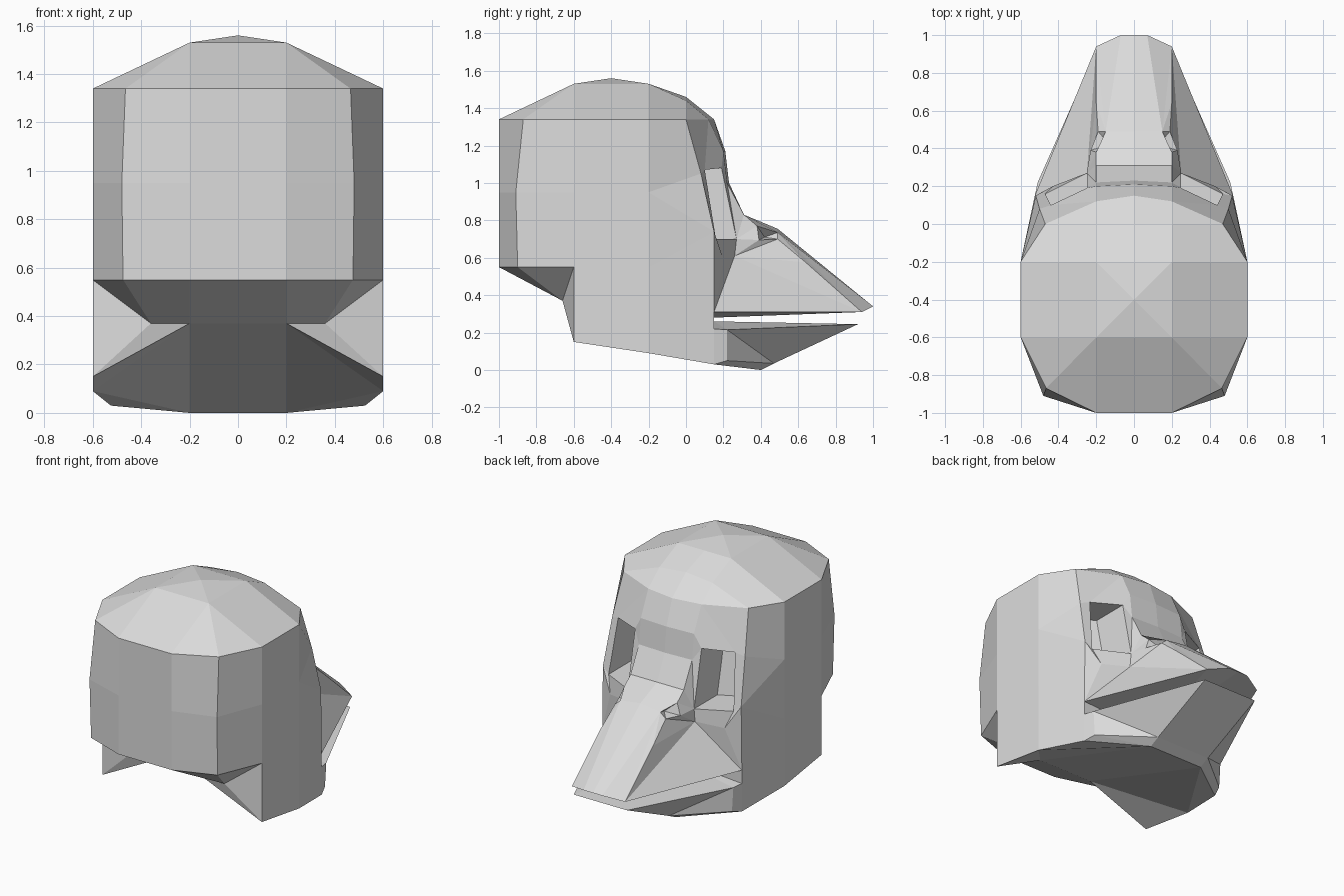
import bpy
import bmesh
from mathutils import Vector

if "Cube" in bpy.data.objects:
    bpy.data.objects.remove(bpy.data.objects["Cube"])

# The right half is built facet by facet, part by part, then mirrored and welded.
bm = bmesh.new()
P = {}


def points(**named):
    P.update(named)


def face(names):
    """One facet from point names."""
    bm.faces.new([bm.verts.new(P[n]) for n in names.split()])


def facets(*items):
    for names in items:
        face(names)


def loft(upper, lower):
    """Band of quads between two matching rows of points."""
    a, b = upper.split(), lower.split()
    for i in range(len(a) - 1):
        face(" ".join([a[i], a[i + 1], b[i + 1], b[i]]))


# Skull wall: the same half plan at three heights, back centre to temple
plan = [(0, -1), (.2, -1), (.475, -.9), (.6, -.6), (.6, -.2)]
for row, z in (("t", 1.34), ("m", .95), ("b", .55)):
    for i, (x, y) in enumerate(plan):
        P[f"{row}{i}"] = (x, y, z)
points(t2=(.465, -.87, 1.34), m2=(.48, -.91, .95))
loft("t0 t1 t2 t3 t4", "m0 m1 m2 m3 m4")
loft("m0 m1 m2 m3 m4", "b0 b1 b2 b3 b4")

# Dome
points(t5=(.47, 0, 1.34), t6=(.2, .12, 1.34), t7=(0, .15, 1.34),
       d0=(0, -.6, 1.53), d1=(.2, -.6, 1.53), d2=(.2, -.2, 1.53),
       d3=(0, -.2, 1.53), d4=(.2, 0, 1.44), d5=(0, 0, 1.46), peak=(0, -.4, 1.56))
facets("t0 t1 d1 d0", "t1 t2 d1", "t2 t3 d1", "t3 t4 d2 d1", "t4 t5 d4 d2",
       "t5 t6 d4", "t6 t7 d5 d4", "d2 d4 d5 d3", "d0 d1 peak", "d1 d2 peak", "d2 d3 peak")

# Back overhang, lower side and underside
points(n0=(0, -.66, .37), n1=(.2, -.66, .37), n2=(.36, -.66, .37),
       s3=(.6, -.6, .15), s4=(.6, -.2, .09), j=(.525, .15, .03),
       chin=(.2, .4, 0), chin0=(0, .4, 0))
facets("b0 b1 n1 n0", "b1 b2 n2 n1", "b2 b3 n2", "b3 s3 n2", "b3 b4 s4 s3",
       "n0 n1 chin chin0", "n1 n2 s3", "n1 s3 s4", "n1 s4 chin", "s4 j chin")

# Brow, eye socket rim and cheek
points(c=(.5, .08, 1.05), o=(.52, .15, .74), m=(.525, .15, .31),
       it=(.25, .19, 1.08), ot=(.44, .1, 1.07), ib=(.25, .27, .7), ob=(.47, .16, .7),
       l1=(.25, .26, .61), l2=(.43, .2, .59), ml=(.525, .15, .22))
facets("t4 t5 c m4", "m4 c o", "m4 o b4", "b4 o m ml j s4",
       "t6 t5 ot", "t5 c ot", "c o ob ot", "ib ob l2 l1", "ob o l2", "o m l2")

# Eye socket: the rim pushed straight back
rim = "it ot ob ib".split()
for n in rim:
    P["deep_" + n] = tuple(Vector(P[n]) + Vector((0, -.25, 0)))
loft("it ot ob ib it", " ".join("deep_" + n for n in rim + ["it"]))
face(" ".join("deep_" + n for n in rim))

# Bridge of the nose
points(g1=(.2, .2, 1.17), g2=(.2, .22, 1.0), g3=(.2, .31, .83),
       h1=(0, .21, 1.17), h2=(0, .23, 1.0), h3=(0, .31, .83), h4=(0, .49, .755),
       na=(.2, .38, .77), nb=(.15, .49, .735), nc=(.19, .49, .7), nd=(.23, .39, .695),
       ne=(.13, .42, .71))
loft("t7 h1 h2 h3", "t6 g1 g2 g3")
facets("h3 h4 nb na g3", "t6 ot it g1", "g1 it g2", "g2 it ib", "g2 ib g3",
       "g3 ib na", "na ib nd", "nd ib l1")

# Nostril notch
facets("na nb ne", "nb nc ne", "nc nd ne", "nd na ne")

# Upper beak
points(k0=(0, 1, .34), k1=(.07, 1, .34), k2=(.2, .94, .31),
       r=(.2, .64, .575), u=(0, .15, .28))
facets("h4 k0 k1 nb", "nb k1 k2", "nb k2 r", "nb r nc", "l1 nd nc", "l1 nc r", "l1 r k2",
       "l1 k2 m", "l1 m l2", "m k2 u", "k2 k1 k0 u")

# Mouth back wall and lower beak
points(v=(0, .15, .26), jt=(.51, .22, .215), jb=(.5, .22, .05),
       q=(.2, .92, .245), q0=(0, .92, .245), w=(.2, .47, .035), w0=(0, .47, .035))
facets("m ml v u", "ml jt v", "jt q v", "q q0 v", "ml j jb jt", "j chin jb",
       "jt jb w", "jt w q", "jb chin w", "chin chin0 w0 w", "w w0 q0 q")

# Weld, mirror and finish
bmesh.ops.remove_doubles(bm, verts=bm.verts[:], dist=.0005)
bmesh.ops.mirror(bm, geom=bm.verts[:] + bm.edges[:] + bm.faces[:],
                 axis='X', merge_dist=.0005)
bmesh.ops.remove_doubles(bm, verts=bm.verts[:], dist=.0005)
bmesh.ops.recalc_face_normals(bm, faces=bm.faces[:])

mesh = bpy.data.meshes.new("beaked_head")
bm.to_mesh(mesh)
bm.free()
grey = bpy.data.materials.new("light grey")
grey.diffuse_color = (.72, .72, .72, 1)
grey.use_nodes = True
grey.node_tree.nodes["Principled BSDF"].inputs["Base Color"].default_value = grey.diffuse_color
mesh.materials.append(grey)
head = bpy.data.objects.new("beaked_head", mesh)
bpy.context.collection.objects.link(head)
